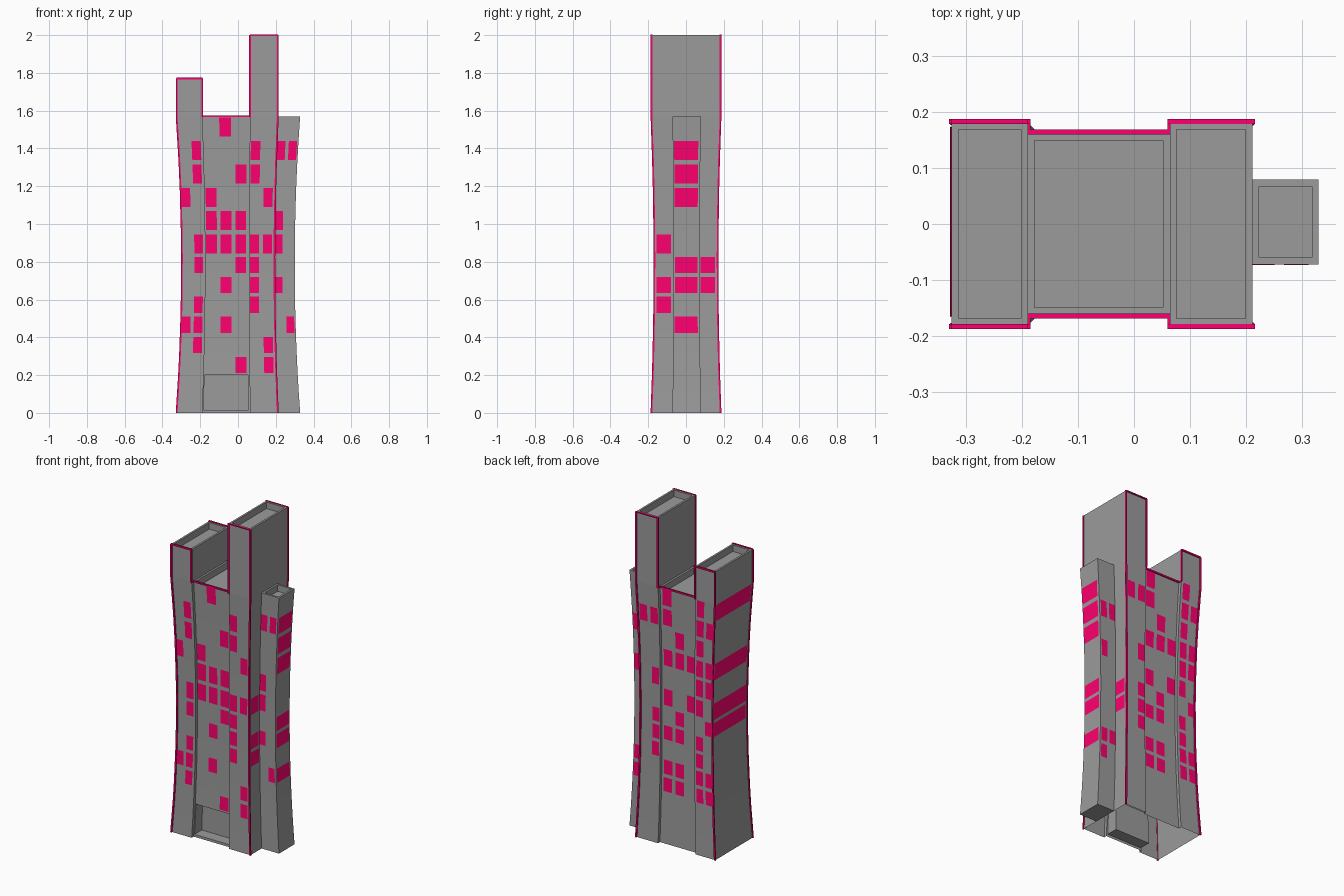
import bpy, bmesh

if "Cube" in bpy.data.objects:
    bpy.data.objects.remove(bpy.data.objects["Cube"])

LOW = 1.57                      # height of the waisted part
ROWS = [(.212, .295), (.318, .402), (.424, .51), (.53, .615), (.635, .72), (.74, .825),
        (.845, .945), (.968, 1.07), (1.09, 1.19), (1.215, 1.315), (1.34, 1.44), (1.462, 1.565)]
LEVELS = sorted({0, .015, .115, .2, LOW} | {z for r in ROWS for z in r})


def material(name, color):
    m = bpy.data.materials.new(name)
    m.diffuse_color = color
    m.use_nodes = True
    m.node_tree.nodes["Principled BSDF"].inputs["Base Color"].default_value = m.diffuse_color
    return m


pink = material("pink", (1.0, 0.0, 0.16, 1))
grey = material("dark_grey", (0.33, 0.33, 0.33, 1))


def waist(z):
    if z >= LOW:
        return 1.0
    return 1 - .087 * (1 - ((z - LOW / 2) / (LOW / 2)) ** 2)


def at(x, y, z):
    return (x * waist(z), y * waist(z), z)


def finish(bm, name, mat, normals=True):
    if normals:
        bmesh.ops.remove_doubles(bm, verts=bm.verts, dist=1e-5)
        bmesh.ops.recalc_face_normals(bm, faces=bm.faces)
    me = bpy.data.meshes.new(name)
    bm.to_mesh(me)
    bm.free()
    me.materials.append(mat)
    ob = bpy.data.objects.new(name, me)
    bpy.context.collection.objects.link(ob)
    return ob


def quad(bm, pts):
    return bm.faces.new([bm.verts.new(p) for p in pts])


def rect(x0, x1, y0, y1):
    return [(x0, y0), (x1, y0), (x1, y1), (x0, y1)]


def loft(bm, outline, levels, skip=lambda i, z: False):
    n = len(outline)
    for z0, z1 in zip(levels, levels[1:]):
        for i in range(n):
            if skip(i, z0):
                continue
            a, b = outline[i], outline[(i + 1) % n]
            quad(bm, [at(*a, z0), at(*b, z0), at(*b, z1), at(*a, z1)])


def parapet(bm, x0, x1, y0, y1, z, t=.012, depth=.04):
    outer, inner = rect(x0, x1, y0, y1), rect(x0 + t, x1 - t, y0 + t, y1 - t)
    for i in range(4):
        j = (i + 1) % 4
        quad(bm, [(*outer[i], z), (*outer[j], z), (*inner[j], z), (*inner[i], z)])
        quad(bm, [(*inner[i], z), (*inner[j], z), (*inner[j], z - depth), (*inner[i], z - depth)])
    quad(bm, [(*p, z - depth) for p in inner])


# main body: H-shaped plan, open below, with a doorway left out of the front wall
XL, XA, XB, XR, YT, YM = -.325, -.189, .064, .211, .18, .161
body = [(XL, -YT), (XA, -YT), (XA, -YM), (-.184, -YM), (.055, -YM), (XB, -YM), (XB, -YT), (XR, -YT),
        (XR, YT), (XB, YT), (XB, YM), (XA, YM), (XA, YT), (XL, YT)]
bm = bmesh.new()
loft(bm, body, LEVELS, lambda i, z: i == 3 and .01 < z < .19)
for x0, x1, top in ((XL, XA, 1.77), (XB, XR, 2.0)):
    loft(bm, rect(x0, x1, -YT, YT), [LOW, top])
    parapet(bm, x0, x1, -YT, YT, top)
parapet(bm, XA, XB, -YM, YM, LOW)
finish(bm, "tower_body", grey)

# door recess
bm = bmesh.new()
bot = [at(-.184, -YM, .015), at(.055, -YM, .015)]
top = [at(-.184, -YM, .2), at(.055, -YM, .2)]
back = lambda p: (p[0], -.09, p[2])
quad(bm, [bot[0], bot[1], back(bot[1]), back(bot[0])])
quad(bm, [top[0], top[1], back(top[1]), back(top[0])])
quad(bm, [back(bot[0]), back(bot[1]), back(top[1]), back(top[0])])
for k in (0, 1):
    quad(bm, [bot[k], back(bot[k]), back(top[k]), top[k]])
finish(bm, "door_recess", grey)

# narrow side annex with closed base
AX, AY0, AY1 = .329, -.072, .079
bm = bmesh.new()
loft(bm, rect(XR, AX, AY0, AY1), LEVELS)
parapet(bm, XR, AX, AY0, AY1, LOW)
quad(bm, [(*p, 0) for p in rect(XR, AX, AY0, AY1)])
finish(bm, "side_annex", grey)

# windows: thin panels following the waisted walls, listed by column letter per row
COL = {'A': (-.296, .05), 'B': (-.228, .05), 'C': (-.153, .062), 'D': (-.069, .062), 'E': (.016, .062),
       'F': (.096, .052), 'G': (.171, .052), 'H': (.236, .045), 'I': (.299, .045)}
FRONT = ["EG", "BG", "ABDI", "BF", "DFH", "BEF", "BCDEFGH", "CDEH", "ACG", "BEF", "BFHI", "D"]
BACK = ["", "ABDEI", "ABDEHI", "BF", "BDEF", "ADF", "BCE", "ABFI", "ABCDE", "BDHI", "ABEFG", "BE"]
EPS = .003


def panel(bm, axis, plane, c, w, row):
    z0, z1 = ROWS[row]
    sgn = 1 if plane > 0 else -1
    pts = []
    for u, z in ((c - w / 2, z0), (c + w / 2, z0), (c + w / 2, z1), (c - w / 2, z1)):
        p = list(at(u, plane, z) if axis == 'y' else at(plane, u, z))
        p[1 if axis == 'y' else 0] += sgn * EPS
        pts.append(p)
    if (axis == 'y') == (sgn > 0):
        pts.reverse()
    quad(bm, pts)


bm = bmesh.new()
for sgn, table in ((-1, FRONT), (1, BACK)):
    for row, cols in enumerate(table):
        for k in cols:
            if k in "HI":
                y = AY0 if sgn < 0 else AY1
            else:
                y = sgn * (YM if k in "CDE" else YT)
            panel(bm, 'y', y, *COL[k], row)
for row in (2, 4, 5, 8, 9, 10):
    panel(bm, 'x', AX, .001, .132, row)
for y, rows in ((-.128, (3, 4, 6)), (.126, (4, 5))):
    for row in rows:
        panel(bm, 'x', XR, y, .083, row)
for row in (5, 6, 8, 11):
    panel(bm, 'x', XL, .004, .34, row)
finish(bm, "windows", pink, normals=False)

# edge trim outlining the front and back silhouettes, made of square bars
for sgn, name in ((-1, "front_trim"), (1, "back_trim")):
    yt, ym = sgn * (YT + .003), sgn * (YM + .003)
    zs = LEVELS[::3] + [LOW]
    path = [at(XL, yt, z) for z in zs]
    path += [(XL, yt, 1.77), (XA, yt, 1.77), (XA, yt, LOW), (XA, ym, LOW), (XB, ym, LOW),
             (XB, yt, LOW), (XB, yt, 2), (XR, yt, 2)]
    path += [at(XR, yt, z) for z in reversed(zs)]
    bm = bmesh.new()
    r = .0045
    for a, b in zip(path, path[1:]):
        d = [abs(b[i] - a[i]) for i in range(3)]
        m = d.index(max(d))
        if d[m] < 1e-6:
            continue
        u, v = [i for i in range(3) if i != m]
        rings = []
        for p in (a, b):
            ring = []
            for su, sv in ((-r, -r), (r, -r), (r, r), (-r, r)):
                q = list(p)
                q[u] += su
                q[v] += sv
                q[2] = min(q[2], 2.002)
                ring.append(bm.verts.new(q))
            rings.append(ring)
        for i in range(4):
            j = (i + 1) % 4
            bm.faces.new([rings[0][i], rings[0][j], rings[1][j], rings[1][i]])
        bm.faces.new(rings[0][::-1])
        bm.faces.new(rings[1])
    bmesh.ops.recalc_face_normals(bm, faces=bm.faces)
    finish(bm, name, pink, normals=False)
